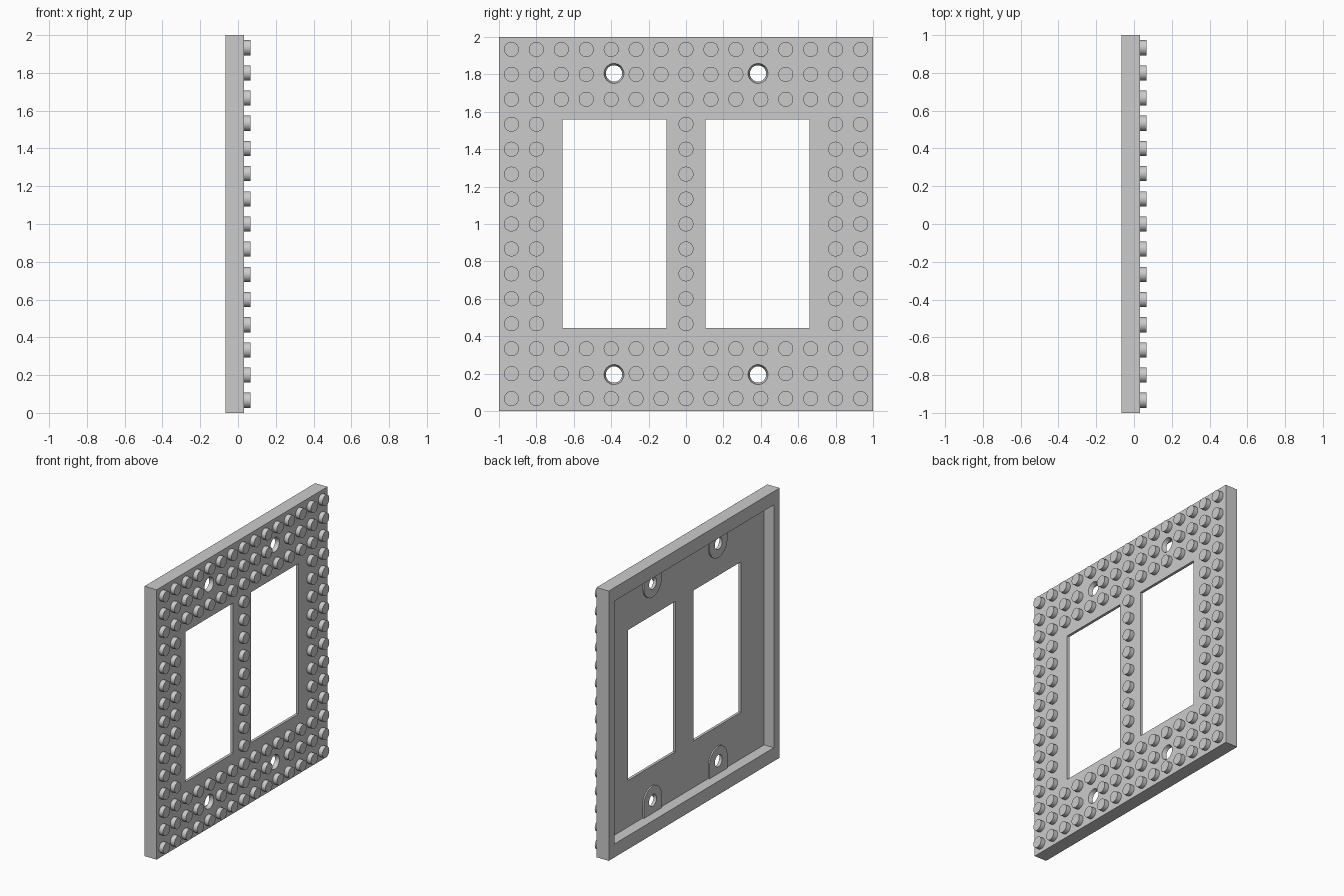
import bpy, bmesh, math
from mathutils import Matrix

if "Cube" in bpy.data.objects:
    bpy.data.objects.remove(bpy.data.objects["Cube"])

BACK, FLOOR, FACE, TOP = -0.067, 0.013, 0.033, 0.067   # depths along x
PITCH = 2 / 15                                         # stud spacing
SCREWS = [(y, z) for y in (-0.385, 0.385) for z in (0.195, 1.805)]

grey = bpy.data.materials.new("light grey")
grey.diffuse_color = (0.6, 0.6, 0.6, 1)
grey.use_nodes = True
grey.node_tree.nodes["Principled BSDF"].inputs["Base Color"].default_value = grey.diffuse_color


def add_box(bm, x0, x1, y0, y1, z0, z1):
    m = (Matrix.Translation(((x0 + x1) / 2, (y0 + y1) / 2, (z0 + z1) / 2))
         @ Matrix.Diagonal((x1 - x0, y1 - y0, z1 - z0, 1)))
    bmesh.ops.create_cube(bm, size=1, matrix=m)


def add_cone(bm, x0, x1, y, z, r0, r1, seg=32):
    m = Matrix.Translation(((x0 + x1) / 2, y, z)) @ Matrix.Rotation(math.pi / 2, 4, 'Y')
    bmesh.ops.create_cone(bm, cap_ends=True, segments=seg, radius1=r0, radius2=r1,
                          depth=x1 - x0, matrix=m)


def finish(name, bm):
    bmesh.ops.recalc_face_normals(bm, faces=bm.faces[:])
    me = bpy.data.meshes.new(name)
    bm.to_mesh(me)
    bm.free()
    me.materials.append(grey)
    ob = bpy.data.objects.new(name, me)
    bpy.context.collection.objects.link(ob)
    return ob


def select(ob):
    bpy.ops.object.select_all(action='DESELECT')
    ob.select_set(True)
    bpy.context.view_layer.objects.active = ob


def combine(target, tool, operation):
    mod = target.modifiers.new(operation, 'BOOLEAN')
    mod.operation, mod.solver, mod.object = operation, 'EXACT', tool
    select(target)
    bpy.ops.object.modifier_apply(modifier=mod.name)
    bpy.data.objects.remove(tool)


# Wall plate with a hollow back
bm = bmesh.new()
add_box(bm, BACK, FACE, -1, 1, 0, 2)
plate = finish("wall_plate", bm)
bm = bmesh.new()
add_box(bm, BACK - 0.1, FLOOR, -0.933, 0.933, 0.1, 1.9)
combine(plate, finish("cavity_cutter", bm), 'DIFFERENCE')

# Raised round-ended pads behind the screw holes, running into the rim
bm = bmesh.new()
for y, z in SCREWS:
    s = 1 if z > 1 else -1
    arc = [(y + 0.105 * math.cos(math.pi * i / 24), z - s * 0.105 * math.sin(math.pi * i / 24))
           for i in range(25)]
    rim_z = 1 + s * 0.93
    outline = arc + [(y - 0.105, rim_z), (y + 0.105, rim_z)]
    face = bm.faces.new([bm.verts.new((0.003, a, b)) for a, b in outline])
    ext = bmesh.ops.extrude_face_region(bm, geom=[face])
    verts = [v for v in ext["geom"] if isinstance(v, bmesh.types.BMVert)]
    bmesh.ops.translate(bm, vec=(0.018, 0, 0), verts=verts)
combine(plate, finish("pad_tool", bm), 'UNION')

# Two switch openings and four countersunk screw holes
bm = bmesh.new()
for y0, y1 in ((-0.66, -0.105), (0.105, 0.66)):
    add_box(bm, -0.04, 0.1, y0, y1, 0.445, 1.56)
for y, z in SCREWS:
    # taper continues past both surfaces so the cut is clean
    add_cone(bm, -0.007, 0.043, y, z, 0.0405, 0.0565)
combine(plate, finish("opening_cutter", bm), 'DIFFERENCE')
select(plate)
bpy.ops.object.shade_smooth_by_angle()

# Studs on the face, skipping the openings and screw holes
bm = bmesh.new()
for row in range(15):
    for col in range(15):
        if 3 <= row <= 11 and col not in (0, 1, 7, 13, 14):
            continue
        if row in (1, 13) and col in (4, 10):
            continue
        add_cone(bm, FACE, TOP, (col - 7) * PITCH, (row + 0.5) * PITCH, 0.04, 0.04)
bmesh.ops.recalc_face_normals(bm, faces=bm.faces[:])
hidden = [f for f in bm.faces if f.normal.x < -0.9]
bmesh.ops.delete(bm, geom=hidden, context='FACES')
me_studs = finish("studs", bm)
select(me_studs)
bpy.ops.object.shade_smooth_by_angle()
